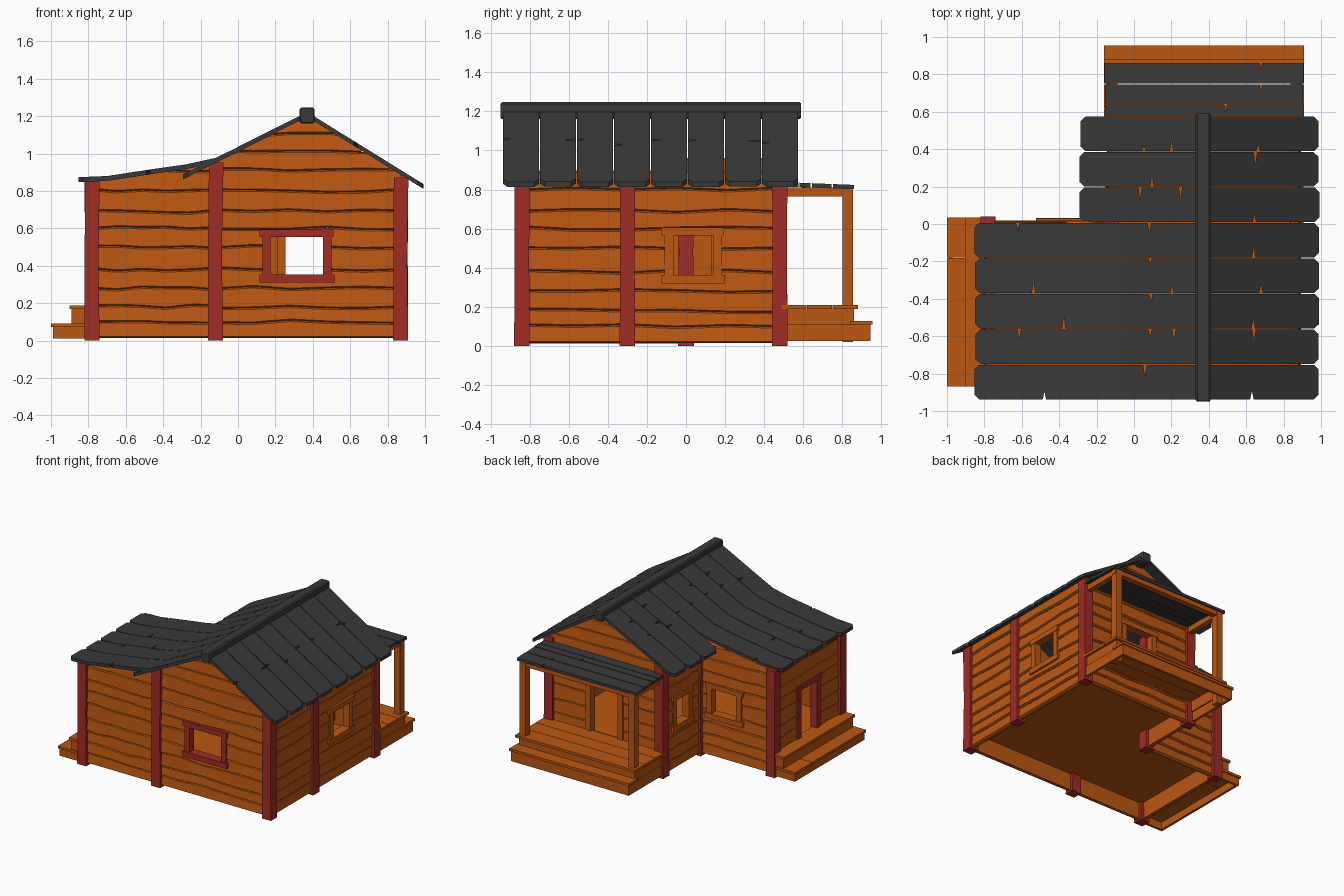
import bpy, bmesh, random

if "Cube" in bpy.data.objects:
    bpy.data.objects.remove(bpy.data.objects["Cube"])

random.seed(4)
R = random.uniform


def material(name, rgb):
    m = bpy.data.materials.new(name)
    m.diffuse_color = (*rgb, 1)
    m.use_nodes = True
    m.node_tree.nodes["Principled BSDF"].inputs["Base Color"].default_value = m.diffuse_color
    return m


WOOD = material("orange wood", (0.50, 0.095, 0.006))
RED = material("red wood", (0.36, 0.025, 0.019))
SLATE = material("dark roof", (0.042, 0.042, 0.042))


# ---------- helpers ----------
def loft(bm, sections):
    """Skin a list of equal-sized closed cross-sections and cap both ends."""
    rings = [[bm.verts.new(p) for p in s] for s in sections]
    n = len(rings[0])
    for a, b in zip(rings, rings[1:]):
        for i in range(n):
            bm.faces.new((a[i], a[(i + 1) % n], b[(i + 1) % n], b[i]))
    bm.faces.new(rings[0])
    bm.faces.new(rings[-1][::-1])


def box(bm, x0, x1, y0, y1, z0, z1):
    loft(bm, [[(x0, y0, z), (x1, y0, z), (x1, y1, z), (x0, y1, z)] for z in (z0, z1)])


def finish(bm, name, mat):
    bmesh.ops.recalc_face_normals(bm, faces=bm.faces)
    me = bpy.data.meshes.new(name)
    bm.to_mesh(me)
    bm.free()
    me.materials.append(mat)
    ob = bpy.data.objects.new(name, me)
    bpy.context.collection.objects.link(ob)
    return ob


def boxes(name, mat, *dims):
    bm = bmesh.new()
    for d in dims:
        box(bm, *d)
    return finish(bm, name, mat)


def interp(pts, x):
    for (xa, za), (xb, zb) in zip(pts, pts[1:]):
        if x <= xb:
            return za + (zb - za) * (x - xa) / (xb - xa)
    return pts[-1][1]


# ---------- roof profiles (top surface, x to z) ----------
MAIN = [(-0.29, 0.89), (0.37, 1.222), (0.99, 0.838)]
WING = [(-0.85, 0.874), (-0.70, 0.88), (-0.45, 0.918), (-0.28, 0.942), (-0.12, 0.977), (-0.05, 1.011)]


def under(x):
    return interp(MAIN if x > -0.12 else WING, x) - 0.016


# ---------- roof planks with clipped eave corners and split cracks ----------
def roof_plank(bm, pts, eave, top, y0, y1, cracks):
    s = 1 if top > eave else -1
    st = [(eave, 0.024, 0.024), (eave + s * 0.025, 0, 0), (top, 0, 0)]
    st += [(x, 0, 0) for x, z in pts if min(eave, top) + 0.04 < x < max(eave, top) - 0.01]
    for c in cracks:
        d = R(0.03, 0.07)
        lo = random.random() < 0.6
        st += [(c - 0.009, 0, 0), (c, d if lo else 0, 0 if lo else d), (c + 0.009, 0, 0)]
    st.sort()
    secs = []
    for x, a, b in st:
        z = interp(pts, x)
        secs.append([(x, y0 + a, z), (x, y1 - b, z), (x, y1 - b, z - 0.026), (x, y0 + a, z - 0.026)])
    loft(bm, secs)


right, left, wing = bmesh.new(), bmesh.new(), bmesh.new()
for i in range(8):
    y0 = -0.937 + i * 0.1895
    y1 = y0 + 0.184
    roof_plank(right, MAIN, 0.99 + R(-.005, .005), 0.37, y0, y1, [R(0.62, 0.72)])
    roof_plank(left, MAIN, -0.29 + R(-.005, .005), 0.37, y0, y1, [R(0.03, 0.1), R(0.2, 0.27)][:1 + i % 2])
    if i < 5:
        roof_plank(wing, WING, -0.85 + R(-.005, .005), -0.05, y0, y1, [R(-0.64, -0.34)])
finish(right, "main_roof_right", SLATE)
finish(left, "main_roof_left", SLATE)
finish(wing, "wing_roof", SLATE)

# ridge beam with clipped corners
bm = bmesh.new()
prof = [(.34, 1.16), (.40, 1.16), (.41, 1.17), (.41, 1.237), (.40, 1.247), (.34, 1.247), (.33, 1.237), (.33, 1.17)]
loft(bm, [[(0.37 + (x - 0.37) * k, y, 1.204 + (z - 1.204) * k) for x, z in prof]
          for y, k in ((-0.95, .85), (-0.94, 1), (0.58, 1), (0.59, .85))])
finish(bm, "ridge_beam", SLATE)

# ---------- plank walls ----------
ROWS = [0.015, 0.10, 0.18, 0.28, 0.38, 0.50, 0.60, 0.69, 0.80, 0.91, 1.01, 1.10, 1.22]


def wall(name, axis, d, s, a, b, hole=None):
    """Wall along axis from a to b at depth d, facing sign s; hole = (u0, u1, z0, z1)."""
    bm = bmesh.new()
    put = (lambda u, w, z: (u, w, z)) if axis == 'x' else (lambda u, w, z: (w, u, z))
    roof = under if axis == 'x' else (lambda u: under(d))
    # each row boundary is a slightly wandering line
    wave = [[(a + (b - a) * k / 5, R(-.009, .009) if i else 0) for k in range(6)] for i in range(len(ROWS))]

    def edge(i, u):
        return ROWS[i] + interp(wave[i], u)

    def piece(u0, u1, lo, hi, o):
        n = max(1, round((u1 - u0) / 0.03))
        run = []
        for k in range(n + 1):
            u = u0 + (u1 - u0) * k / n
            zl, zh = lo(u), min(hi(u), roof(u))
            if zh - zl > 0.002:
                c = min(.007, (zh - zl) / 3)
                run.append([put(u, d + s * o, zl), put(u, d + s * (o + .012), zl + c),
                            put(u, d + s * (o + .004), zh - c), put(u, d + s * (o - .006), zh),
                            put(u, d - s * .014, zh), put(u, d - s * .014, zl)])
        if len(run) > 1:
            loft(bm, run)

    for i in range(len(ROWS) - 1):
        o = R(0.008, 0.012)
        lo, hi = (lambda u: edge(i, u)), (lambda u: edge(i + 1, u))
        if hole and ROWS[i] < hole[3] and ROWS[i + 1] > hole[2]:
            u0, u1, z0, z1 = hole
            piece(a, u0, lo, hi, o)
            piece(u1, b, lo, hi, o)
            piece(u0, u1, lo, lambda u: min(hi(u), z0), o)
            piece(u0, u1, lambda u: max(lo(u), z1), hi, o)
        else:
            piece(a, b, lo, hi, o)
    finish(bm, name, WOOD)


def frame(name, mat, axis, d, hole, sill=True):
    """Side jambs, overhanging lintel and sill round an opening."""
    u0, u1, z0, z1 = hole
    parts = [(u0 - .04, u0 + .005, z0, z1, .029), (u1 - .005, u1 + .04, z0, z1, .029),
             (u0 - .055, u1 + .05, z1 - .005, z1 + .035, .034)]
    if sill:
        parts.append((u0 - .055, u1 + .055, z0 - .04, z0 + .003, .036))
    boxes(name, mat, *[((p, q, d - t, d + t, l, h) if axis == 'x' else (d - t, d + t, p, q, l, h))
                       for p, q, l, h, t in parts])


# name, axis, depth, facing, start, end, opening, frame colour, has sill
WALLS = [
    ("front_wall", 'x', -0.84, -1, -0.12, 0.87, (0.17, 0.46, 0.35, 0.56), RED, True),
    ("right_wall", 'y', 0.87, 1, -0.84, 0.48, (-0.07, 0.145, 0.36, 0.57), WOOD, True),
    ("back_wall", 'x', 0.48, 1, -0.12, 0.87, (0.25, 0.50, 0.20, 0.62), WOOD, False),
    ("main_left_wall", 'y', -0.12, -1, 0.0, 0.48, (0.17, 0.33, 0.36, 0.57), WOOD, True),
    ("wing_front_wall", 'x', -0.84, -1, -0.78, -0.12, None, None, False),
    ("wing_left_wall", 'y', -0.78, -1, -0.84, 0.0, (-0.52, -0.31, 0.19, 0.58), RED, False),
    ("wing_back_wall", 'x', -0.005, 1, -0.78, -0.12, (-0.47, -0.24, 0.36, 0.57), WOOD, True),
]
for name, axis, d, s, a, b, hole, mat, sill in WALLS:
    wall(name, axis, d, s, a, b, hole)
    if hole:
        frame(name.replace("wall", "opening_frame"), mat, axis, d, hole, sill)

# ---------- red corner posts, slightly crooked ----------
for n, (x, y) in enumerate([(-.78, -.84), (-.12, -.84), (.87, -.84), (.87, -.30), (.87, .48),
                            (-.12, .48), (-.12, 0), (-.78, 0)]):
    bm = bmesh.new()
    top = min(under(x - .038), under(x + .038))
    secs = []
    for z, dx, r in ((0.0, 0, .04), (top * .5, R(-.004, .004), .037), (top, R(-.004, .004), .039)):
        secs.append([(x + dx + i * r, y + j * r, z) for i, j in ((-1, -1), (1, -1), (1, 1), (-1, 1))])
    loft(bm, secs)
    finish(bm, f"corner_post_{n + 1}", RED)

# ---------- floor ----------
boxes("floor", WOOD, (-.12, .87, -.84, .48, .15, .17), (-.78, -.12, -.84, 0, .15, .17))

# ---------- back porch ----------
boxes("porch_deck", WOOD, *[(-.16, .91, y, y + w, .188, .208) for y, w in ((.49, .127), (.62, .127), (.75, .13))],
      (-.14, .89, .84, .86, .10, .188), (-.14, -.12, .5, .86, .10, .188), (.87, .89, .5, .86, .10, .188))
boxes("porch_step", WOOD, (-.16, .91, .84, .955, .108, .128), (-.15, .90, .925, .945, .025, .108),
      (-.15, -.13, .5, .945, .025, .108), (.88, .90, .5, .945, .025, .108))
boxes("porch_posts", WOOD, *[(x - .027, x + .027, .80, .855, .02, .80) for x in (-.11, .86)])
boxes("porch_beams", WOOD, (-.14, .89, .805, .85, .765, .808),
      *[(x - .022, x + .022, .5, .85, .765, .81) for x in (-.11, .86)])
bm = bmesh.new()
for y0, y1 in ((.50, .575), (.58, .638), (.645, .745), (.752, .86)):
    z0, z1 = (.838 - (y - .5) * .04 for y in (y0, y1))
    c = R(.2, .7)
    loft(bm, [[(x, y0, z0), (x, y1 - k, z1), (x, y1 - k, z1 - .022), (x, y0, z0 - .022)]
              for x, k in ((-.16 + R(0, .008), 0), (c - .008, 0), (c, .03), (c + .008, 0), (.91 - R(0, .008), 0))])
finish(bm, "porch_roof", SLATE)

# ---------- side steps at the wing door ----------
boxes("side_step_lower", WOOD, (-1, -.80, -.87, -.183, .072, .092), (-1, -.80, -.18, .035, .072, .092),
      (-.99, -.97, -.86, .025, .012, .072), (-.99, -.80, -.86, -.84, .012, .072), (-.99, -.80, .005, .025, .012, .072))
boxes("side_step_upper", WOOD, (-.90, -.79, -.87, .035, .168, .188), (-.89, -.87, -.86, .025, .092, .168),
      (-.89, -.80, -.86, -.84, .092, .168), (-.89, -.80, .005, .025, .092, .168))
